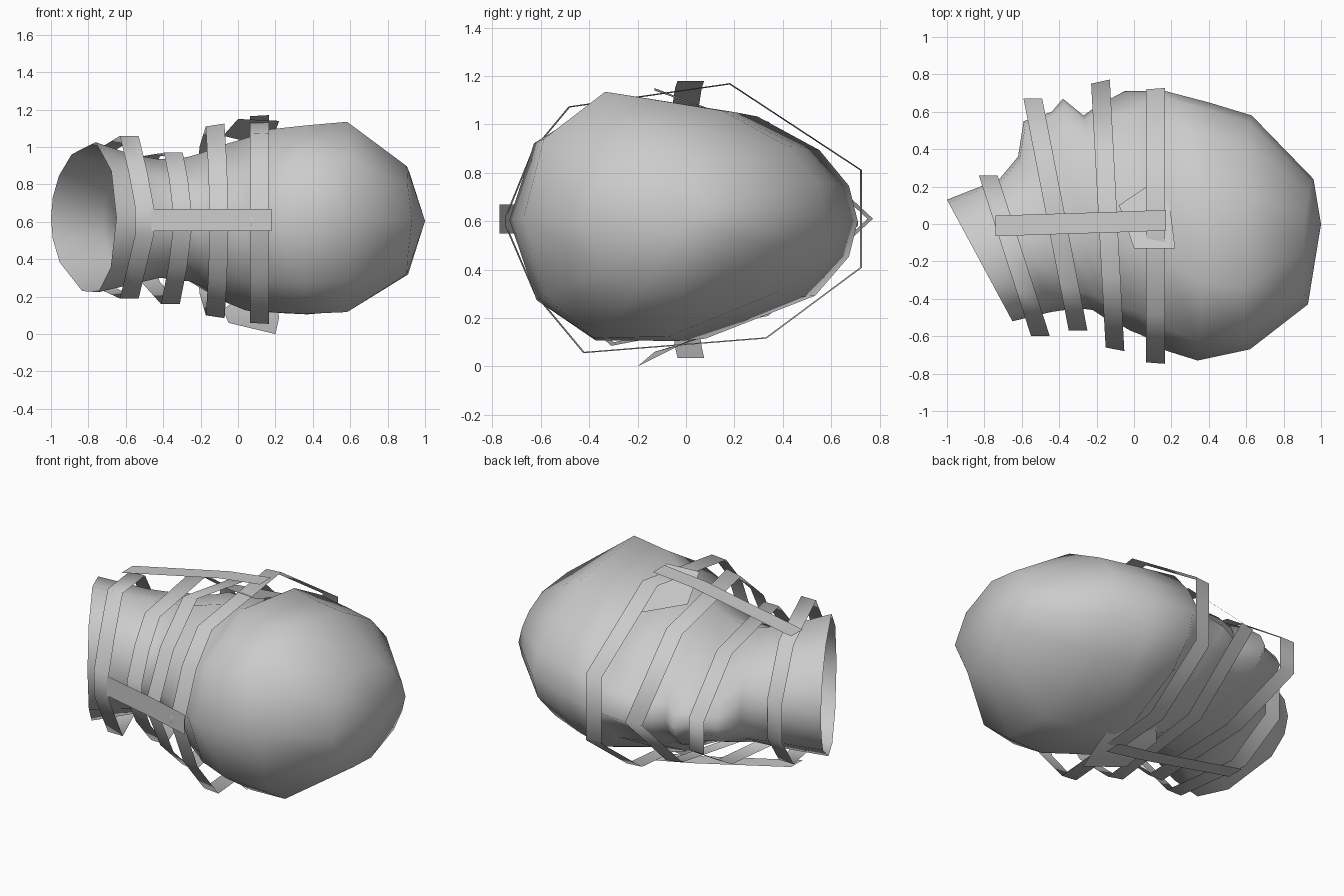
import bpy, math

grey = bpy.data.materials.new("plain grey")
grey.diffuse_color = (0.6, 0.6, 0.6, 1)


def make(name, verts, faces, smooth=True):
    me = bpy.data.meshes.new(name)
    me.from_pydata(verts, [], faces)
    me.materials.append(grey)
    for p in me.polygons:
        p.use_smooth = smooth
    ob = bpy.data.objects.new(name, me)
    bpy.context.collection.objects.link(ob)
    return ob


# Head lying on its side: sections from open neck to crown
# x front, y front, x back, y back, y of widest point, z top, z bottom, pinch of the face side
angles = [math.radians(a) for a in (0, 17, 36, 60, 98, 142, 180, 220, 255, 284, 322, 343)]
N = len(angles)
sections = [
    (-1.00, .13, -.65, -.52, -.28, 1.03, .21, .08),
    (-.72, .24, -.44, -.47, -.12, .96, .26, .1),
    (-.62, .36, -.30, -.45, -.05, .94, .29, .2),
    (-.59, .55, -.22, -.46, -.02, .94, .28, .42),
    (-.44, .60, -.16, -.50, 0, .95, .27, .38),
    (-.38, .67, -.09, -.53, 0, .97, .24, .34),
    (-.27, .58, -.02, -.57, 0, 1.00, .19, .3),
    (-.20, .63, .03, -.59, 0, 1.02, .15, .3),
    (-.05, .67, .09, -.62, -.03, 1.05, .11, .3),
    (.11, .71, .13, -.66, -.08, 1.08, .10, .26),
    (.17, .71, .18, -.68, -.12, 1.10, .10, .0),
    (.40, .65, .34, -.73, -.25, 1.12, .09, 0),
    (.63, .58, .62, -.67, -.28, 1.14, .10, .06),
    (.96, .24, .93, -.43, -.10, .90, .31, 0),
]
verts, faces = [], []
for s, (xf, yf, xb, yb, ym, zt, zb, pinch) in enumerate(sections):
    zm = (zt + zb) / 2
    for i, a in enumerate(angles):
        c, d = math.cos(a), math.sin(a)
        y = ym + c * ((yf - ym) if c > 0 else (ym - yb))
        z = zm + d * (zt - zm) * (1 - pinch * max(c, 0))
        x = xb + (xf - xb) * (y - yb) / (yf - yb)
        if s > 11:
            x -= .04 * abs(d)
        # nose ridge and recessed eye sockets
        if i == 0 and s == 8:
            y += .04
        if i in (1, 2, N - 2, N - 1) and s in (8, 9):
            y -= .05
        verts.append((x, y, z))
for s in range(len(sections) - 1):
    for i in range(N):
        j = (i + 1) % N
        faces.append((s * N + i, s * N + j, s * N + N + j, s * N + N + i))
verts.append((1, 0, .605))
last = (len(sections) - 1) * N
for i in range(N):
    faces.append((last + i, last + (i + 1) % N, len(verts) - 1))
make("head", verts, faces)


# Flat ribbon around the head; x shifts with y, flare widens the crown-side edge
def ring_strap(name, x0, slope, flare, pts):
    n, v = len(pts), []
    for y, z in pts:
        x = x0 + slope * y
        v.append((x - .05, y, z))
        v.append((x + .05, y * flare, .6 + (z - .6) * flare))
    f = [(2 * i, 2 * i + 1, (2 * i + 3) % (2 * n), (2 * i + 2) % (2 * n)) for i in range(n)]
    make(name, v, f)


ring_strap("neck_strap", -.695, -.325, 1.0,
           [(.26, .72), (.05, .98), (-.35, 1.06), (-.49, .87), (-.60, .68),
            (-.60, .53), (-.49, .38), (-.35, .19), (.05, .25), (.26, .48)])
ring_strap("chin_strap", -.41, -.195, 1.0,
           [(.67, .70), (.30, .95), (-.33, .97), (-.47, .83), (-.57, .66),
            (-.57, .55), (-.45, .36), (-.25, .16), (.30, .28), (.67, .50)])
ring_strap("nose_strap", -.138, -.055, 1.03,
           [(.75, .61), (.33, 1.0), (-.28, 1.11), (-.52, .90), (-.66, .64),
            (-.66, .56), (-.52, .30), (-.30, .10), (.33, .22)])
ring_strap("brow_strap", .115, 0, 1.01,
           [(.72, .81), (.18, 1.165), (-.48, 1.07), (-.63, .89), (-.74, .62),
            (-.74, .58), (-.62, .30), (-.42, .06), (.33, .12), (.72, .41)])


# Lengthwise ribbons joining the rings
def long_strap(name, pts, w):
    v = []
    for p in pts:
        v += [tuple(a + b for a, b in zip(p, w)), tuple(a - b for a, b in zip(p, w))]
    make(name, v, [(2 * i, 2 * i + 1, 2 * i + 3, 2 * i + 2) for i in range(len(pts) - 1)])


long_strap("upper_side_strap", [(-.74, -.01, 1.02), (-.10, .01, 1.15), (.17, .02, 1.18)], (0, .055, 0))
long_strap("lower_side_strap", [(-.74, -.01, .225), (-.08, .01, .08), (.17, .02, .035)], (0, .055, 0))
long_strap("rear_strap", [(-.55, -.58, .61), (-.42, -.61, .61), (-.10, -.69, .61), (.18, -.77, .61)], (0, 0, .06))

# Flat ear flaps on both sides
make("upper_ear", [(0, -.13, 1.15), (.22, -.13, 1.14), (.17, .27, 1.0), (-.08, .10, 1.06)], [(0, 1, 2, 3)])
make("lower_ear", [(-.05, -.13, .06), (.20, -.20, 0), (.22, -.02, .09), (.17, .37, .33), (-.08, .10, .13)],
     [(0, 1, 2, 4), (4, 2, 3)])
